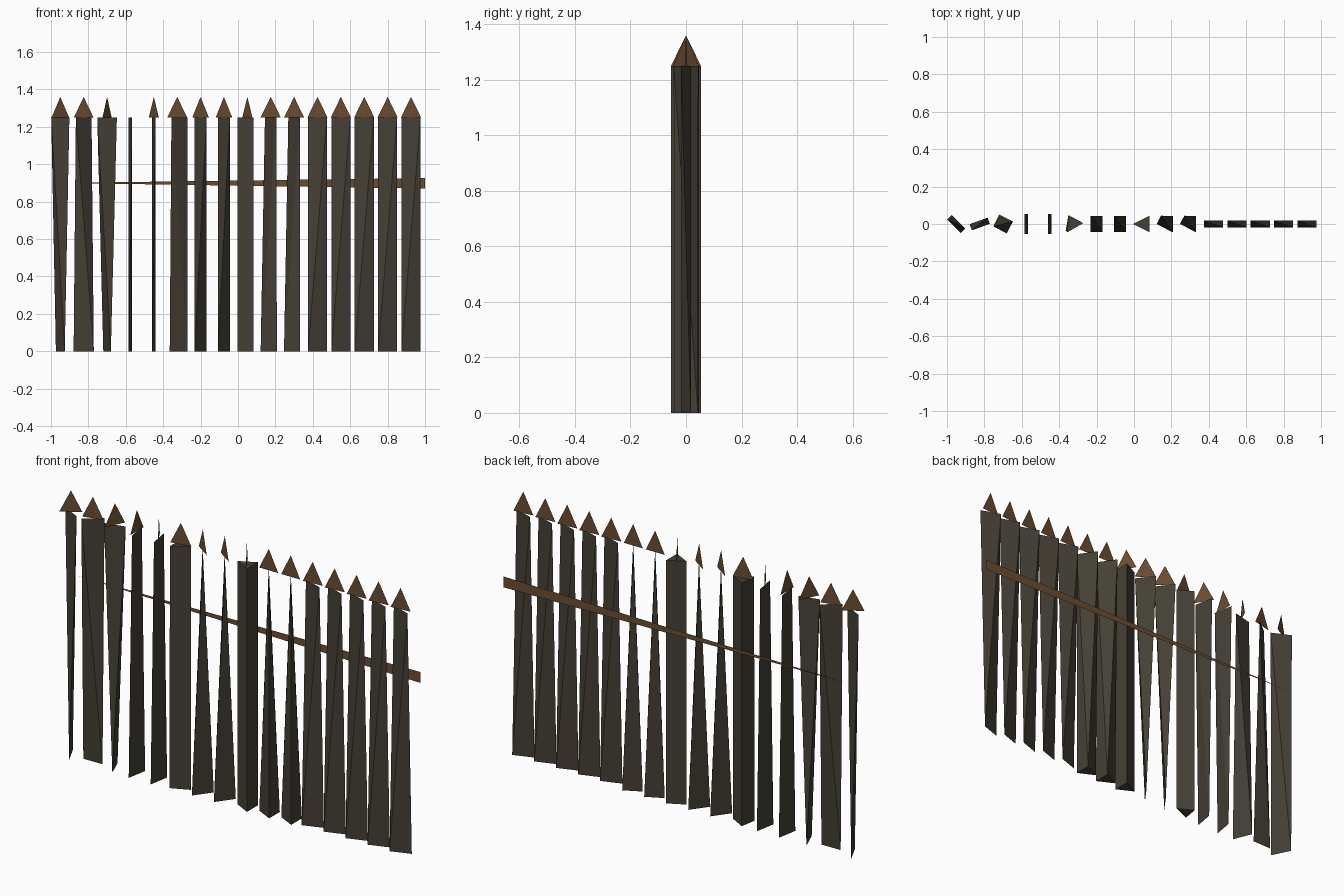
import bpy
import bmesh
from math import cos, sin, radians

old = bpy.data.objects.get("Cube")
if old:
    bpy.data.objects.remove(old, do_unlink=True)

POST_TOP, TIP_TOP = 1.25, 1.36
RADIUS, SPACING, FIRST_X = 0.054, 0.125, -0.95


def material(name, colour):
    mat = bpy.data.materials.new(name)
    mat.use_nodes = True
    mat.diffuse_color = colour
    bsdf = next(n for n in mat.node_tree.nodes if n.type == "BSDF_PRINCIPLED")
    bsdf.inputs["Base Color"].default_value = colour
    bsdf.inputs["Roughness"].default_value = 0.9
    return mat


def finish(name, bm, mat):
    mesh = bpy.data.meshes.new(name)
    bm.to_mesh(mesh)
    bm.free()
    mesh.materials.append(mat)
    obj = bpy.data.objects.new(name, mesh)
    bpy.context.collection.objects.link(obj)
    return obj


def ring(x, z, angles):
    """Points around an axis; a single angle gives both ends of an edge."""
    if len(angles) == 1:
        angles = (angles[0], angles[0] + 180)
    return [(x + RADIUS * cos(radians(a)), RADIUS * sin(radians(a)), z)
            for a in angles]


def triangle(name, points, mat):
    bm = bmesh.new()
    bm.faces.new([bm.verts.new(p) for p in points])
    return finish(name, bm, mat)


def post(name, x, top, bottom, mat):
    bm = bmesh.new()
    for p in ring(x, POST_TOP, top) + ring(x, 0, bottom):
        bm.verts.new(p)
    bmesh.ops.convex_hull(bm, input=bm.verts[:])
    bmesh.ops.recalc_face_normals(bm, faces=bm.faces[:])
    return finish(name, bm, mat)


weathered = material("weathered_wood", (0.06, 0.051, 0.036, 1))
brown = material("brown_wood", (0.145, 0.073, 0.03, 1))

# Each picket: directions of its top corners, bottom corners and tip
twisted = ((-54,), (54,), -35)
wedge = ((-55,), (180, 53, -53), 0)
straight = ((-19,), (19,), 5)
pickets = [
    ((-26,), (-64,), 30),
    ((39,), (1,), 13),
    ((14,), (-68,), 63),
    ((100,), (80,), 90),
    ((100,), (80,), -60),
    ((5, -125, 118), (5, -138, 118), 10),
    twisted,
    twisted,
    ((180, 54, -54), (180, 54, -54), -60),
    wedge,
    wedge,
] + [straight] * 5

for i, (top, bottom, tip) in enumerate(pickets):
    x = FIRST_X + SPACING * i
    post(f"post_{i + 1}", x, top, bottom, weathered)
    triangle(f"post_tip_{i + 1}",
             ring(x, POST_TOP, (tip,)) + [(x, 0, TIP_TOP)], brown)

# Tapered rail along the back
triangle("back_rail",
         [(1, 0.056, 0.87), (1, 0.056, 0.926), (-0.95, 0.056, 0.9)], brown)
